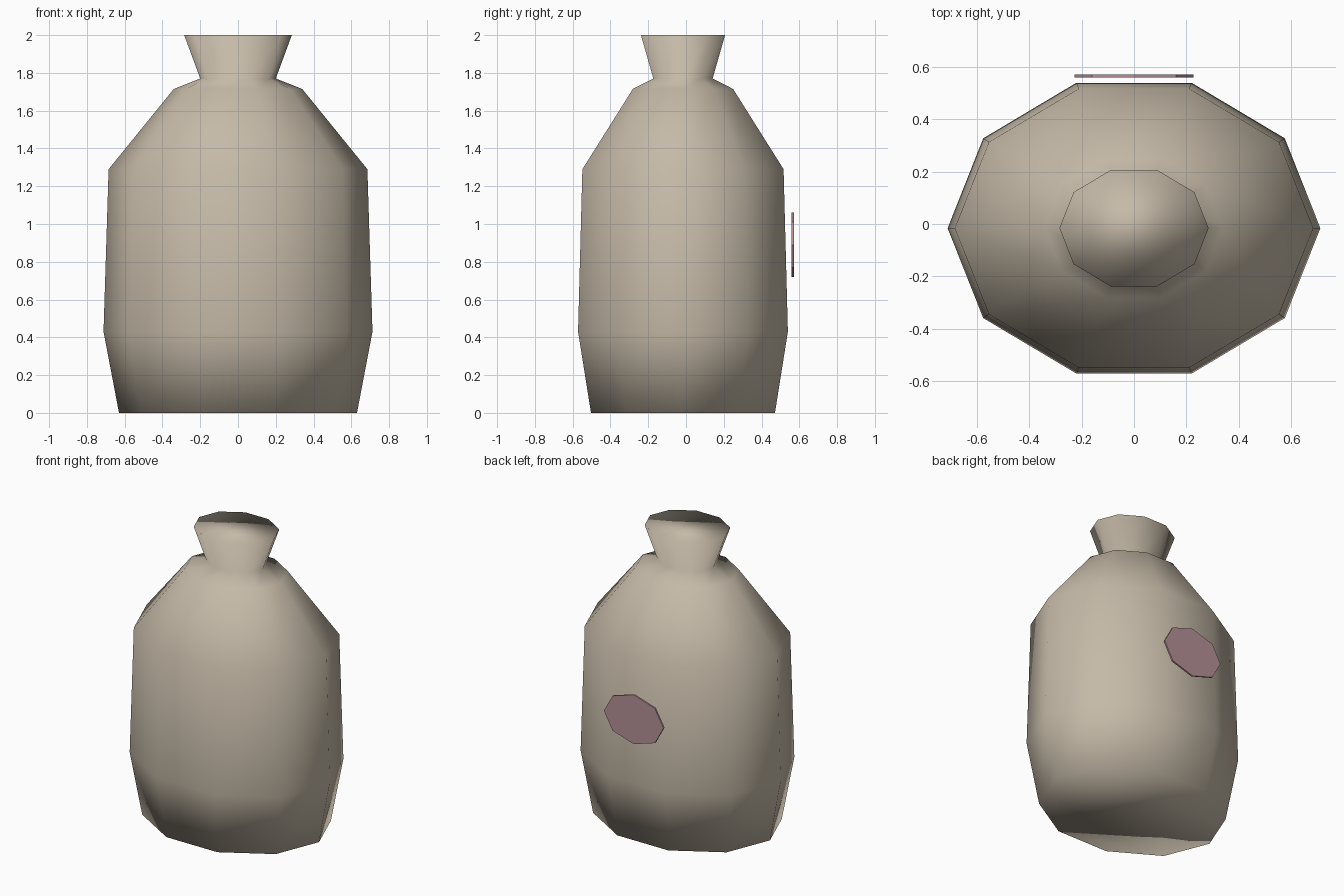
import bpy, bmesh, math

if "Cube" in bpy.data.objects:
    bpy.data.objects.remove(bpy.data.objects["Cube"])


def material(name, rgb):
    m = bpy.data.materials.new(name)
    m.diffuse_color = (*rgb, 1.0)
    m.use_nodes = True
    m.node_tree.nodes["Principled BSDF"].inputs["Base Color"].default_value = m.diffuse_color
    return m


def add_object(name, bm, mat):
    bmesh.ops.recalc_face_normals(bm, faces=bm.faces)
    mesh = bpy.data.meshes.new(name)
    bm.to_mesh(mesh)
    bm.free()
    mesh.materials.append(mat)
    ob = bpy.data.objects.new(name, mesh)
    bpy.context.collection.objects.link(ob)
    return ob


cloth = material("sack_cloth", (0.56, 0.49, 0.39))
pink = material("dusty_pink", (0.46, 0.28, 0.31))

# Sack body: stacked ten-sided oval rings (height, x radius, y radius)
SIDES = 10
CENTER_Y = -0.016
profile = [
    (0.0, 0.63, 0.512),     # base
    (0.43, 0.712, 0.584),   # belly
    (1.29, 0.685, 0.56),    # upper body
    (1.715, 0.34, 0.279),   # shoulder
    (1.77, 0.2, 0.165),     # tied neck
    (2.0, 0.285, 0.234),    # flared top
]
bm = bmesh.new()
rings = []
for z, rx, ry in profile:
    angles = [math.tau * i / SIDES for i in range(SIDES)]
    rings.append([bm.verts.new((rx * math.cos(a), CENTER_Y + ry * math.sin(a), z))
                  for a in angles])
for low, high in zip(rings, rings[1:]):
    for i in range(SIDES):
        j = (i + 1) % SIDES
        bm.faces.new((low[i], low[j], high[j], high[i]))
bm.faces.new(rings[0][::-1])
bm.faces.new(rings[-1])
for f in bm.faces:
    f.smooth = True
add_object("sack_body", bm, cloth)

# Patch: thin eight-sided oval plate behind the sack
bm = bmesh.new()
bmesh.ops.create_cone(bm, cap_ends=True, segments=8, radius1=1, radius2=1, depth=1)
for v in bm.verts:
    x, y, z = v.co
    v.co = (0.228 * x, 0.565 + 0.011 * z, 0.89 + 0.17 * y)
add_object("back_patch", bm, pink)
